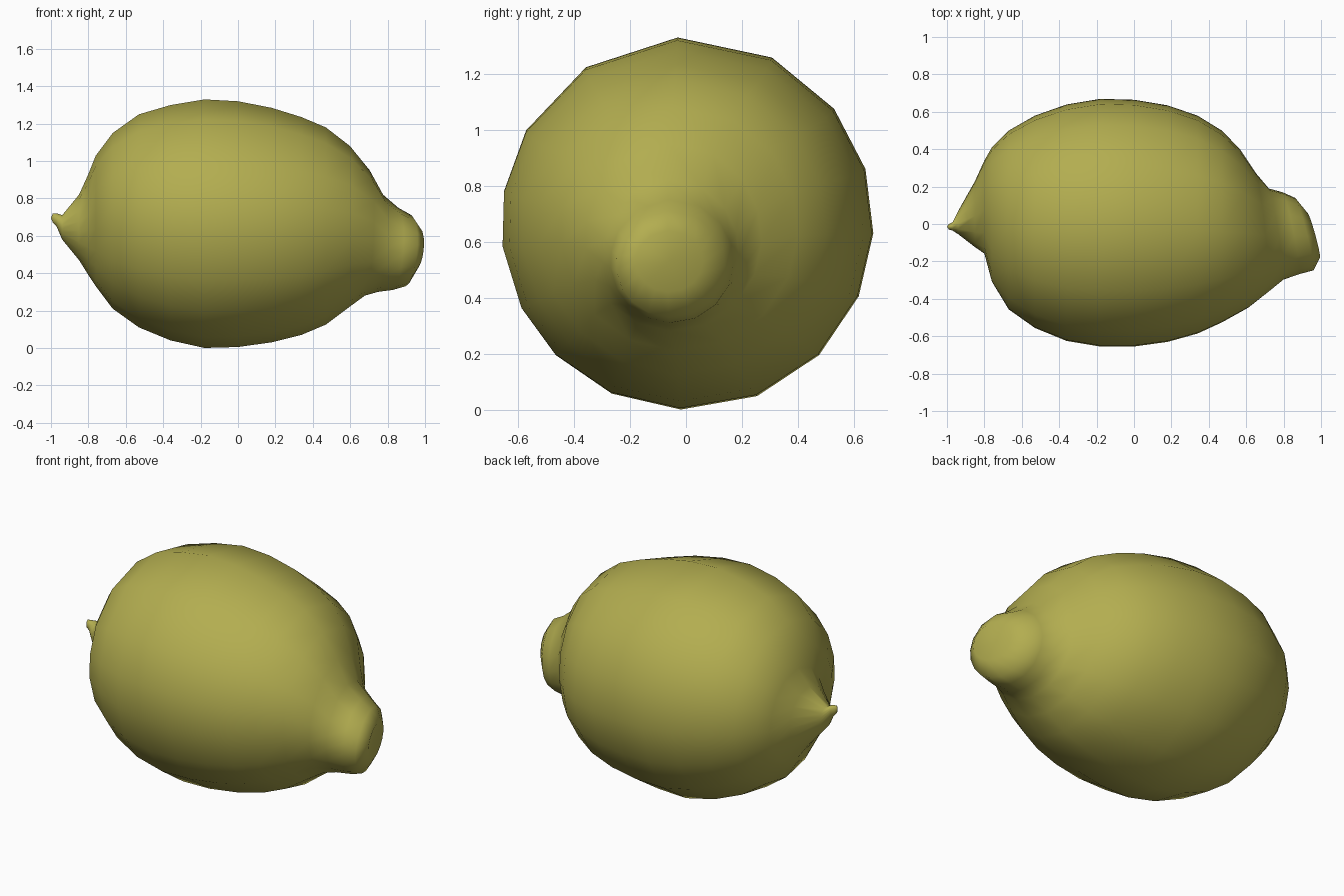
import bpy
import bmesh
import math

cube = bpy.data.objects.get("Cube")
if cube:
    bpy.data.objects.remove(cube, do_unlink=True)

# Uneven spoke angles give the fruit its slightly irregular cross-section
SPOKES = [93, 63, 38, 17, -3, -23, -45, -68, -92, -114, -135, -153, -173, -190, -210, -237]

# Cross-sections from the pointed tip to the stem end:
# x, lowest y, highest y, lowest z, highest z
TIP = [
    (-.99, -.03, 0, .67, .72),
    (-.97, -.035, .01, .65, .72),
    (-.94, -.055, .07, .58, .71),
    (-.85, -.125, .23, .47, .82),
    (-.8, -.16, .34, .39, .93),
]
BODY = [
    (-.76, -.31, .41, .33, 1.03),
    (-.67, -.46, .5, .21, 1.15),
    (-.53, -.56, .58, .11, 1.25),
    (-.36, -.63, .64, .04, 1.3),
    (-.18, -.66, .67, 0, 1.33),
    (0, -.66, .665, .005, 1.32),
    (.18, -.635, .635, .03, 1.285),
    (.34, -.59, .58, .07, 1.235),
    (.47, -.53, .5, .125, 1.18),
    (.59, -.45, .4, .21, 1.08),
]
STEM_END = [
    (.69, -.36, .27, .28, .95),
    (.76, -.3, .19, .3, .82),
    (.84, -.27, .17, .31, .75),
    (.91, -.25, .14, .33, .71),
    (.96, -.18, .06, .42, .64),
]


def add_ring(bm, x, y_low, y_high, z_low, z_high):
    """One cross-section, leaning more towards the stem end."""
    lean = max(0, x - .5)
    ring = []
    for degrees in SPOKES:
        a = math.radians(degrees)
        dy = math.cos(a) * (y_high - y_low) / 2
        dz = math.sin(a) * (z_high - z_low) / 2
        shift = lean * (.2 * dz - .6 * dy)
        ring.append(bm.verts.new((x + shift, (y_low + y_high) / 2 + dy,
                                  (z_low + z_high) / 2 + dz)))
    return ring


def cap(bm, ring, centre):
    """Close a ring with a fan around a centre point."""
    point = bm.verts.new(centre)
    for a, b in zip(ring, ring[1:] + ring[:1]):
        bm.faces.new((a, b, point))


# Peel colour
peel = bpy.data.materials.new("lemon_peel")
peel.use_nodes = True
colour = (.45, .42, .08, 1)
peel.diffuse_color = colour
shader = next(n for n in peel.node_tree.nodes if n.type == "BSDF_PRINCIPLED")
shader.inputs["Base Color"].default_value = colour
shader.inputs["Roughness"].default_value = .6

# Lofted fruit skin
bm = bmesh.new()
rings = [add_ring(bm, *section) for section in TIP + BODY + STEM_END]
for ring, following in zip(rings, rings[1:]):
    for i in range(len(ring)):
        j = (i + 1) % len(ring)
        bm.faces.new((ring[i], ring[j], following[j], following[i]))

# Pointed tip and dimpled stem end
cap(bm, rings[0], (-1, -.015, .695))
cap(bm, rings[-1], (.945, -.06, .53))
bmesh.ops.recalc_face_normals(bm, faces=bm.faces)
for face in bm.faces:
    face.smooth = True

mesh = bpy.data.meshes.new("lemon")
bm.to_mesh(mesh)
bm.free()
mesh.materials.append(peel)
lemon = bpy.data.objects.new("lemon", mesh)
bpy.context.collection.objects.link(lemon)
